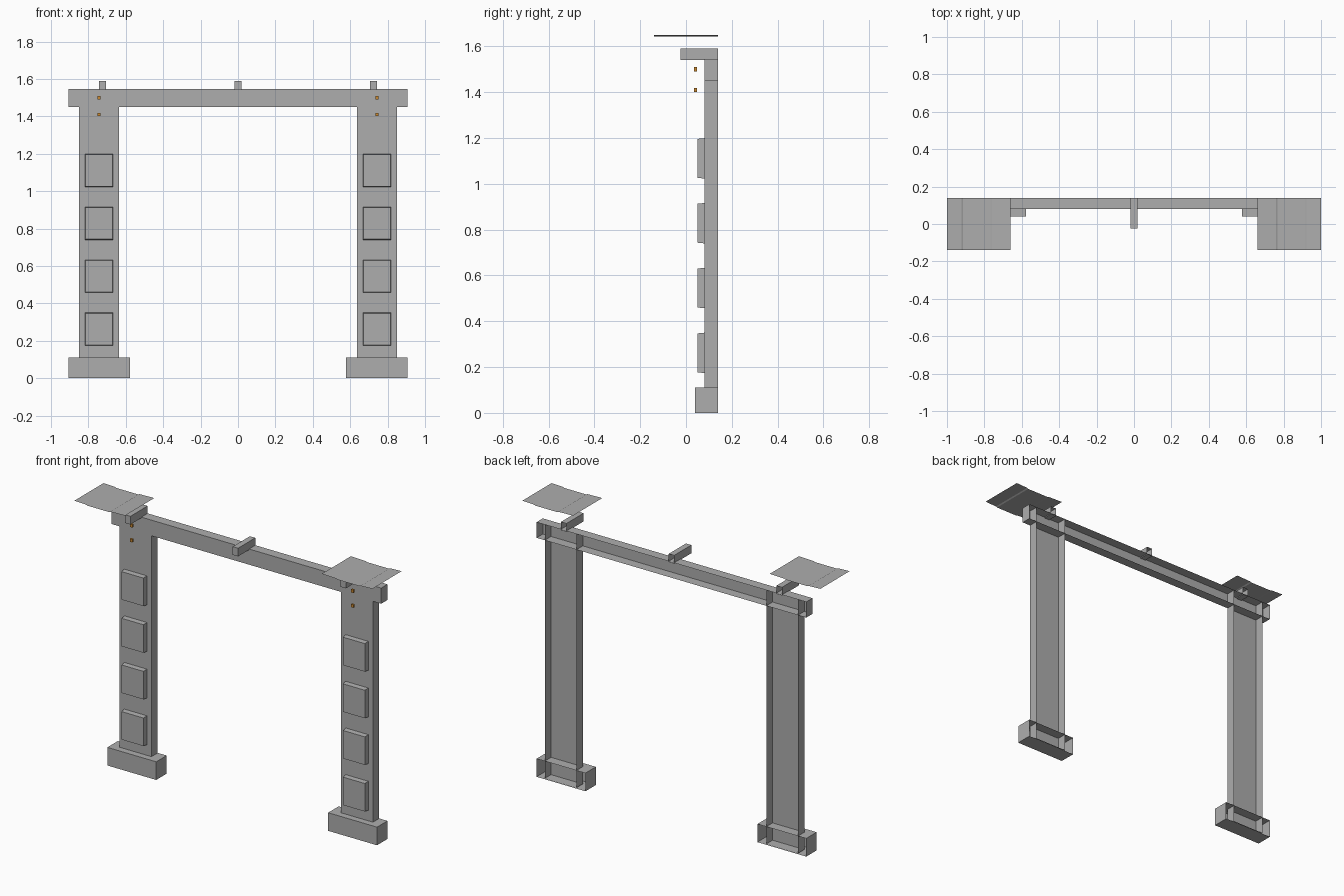
import bpy, bmesh

if "Cube" in bpy.data.objects:
    bpy.data.objects.remove(bpy.data.objects["Cube"])

BACK = 0.14  # common open back plane


def material(name, rgb):
    m = bpy.data.materials.new(name)
    m.diffuse_color = (*rgb, 1.0)
    m.use_nodes = True
    m.node_tree.nodes["Principled BSDF"].inputs["Base Color"].default_value = m.diffuse_color
    return m


GREY = material("stone grey", (0.42, 0.42, 0.42))
ORANGE = material("lamp orange", (0.60, 0.25, 0.03))


def finish(name, bm, mat):
    me = bpy.data.meshes.new(name)
    bm.to_mesh(me)
    bm.free()
    me.materials.append(mat)
    ob = bpy.data.objects.new(name, me)
    bpy.context.collection.objects.link(ob)
    return ob


def box(name, x, y, z, mat=GREY, open_back=True, inset=0.0):
    """Box from (min, max) ranges; optionally open at the back, with a narrower front."""
    bm = bmesh.new()
    bmesh.ops.create_cube(bm, size=1.0)
    for v in bm.verts:
        front = v.co.y < 0
        for i, r in enumerate((x, y, z)):
            s = 1 if v.co[i] > 0 else -1
            v.co[i] = (r[0] + r[1]) / 2 + s * (r[1] - r[0]) / 2
            if front and i != 1:
                v.co[i] -= s * inset
    if open_back:
        bm.normal_update()
        rear = [f for f in bm.faces if f.normal.y > 0.9]
        bmesh.ops.delete(bm, geom=rear, context='FACES_ONLY')
    return finish(name, bm, mat)


def span(side, a, b):
    return tuple(sorted((side * a, side * b)))


def roof_sheet(name, side):
    """Thin sheet with shallow folds, its middle strip a little lower."""
    profile = [(0.66, 1.650), (0.760, 1.647), (0.768, 1.643),
               (0.914, 1.643), (0.922, 1.647), (1.0, 1.650)]
    bm = bmesh.new()
    rows = [[bm.verts.new((side * px, y, pz)) for px, pz in profile]
            for y in (-0.14, BACK)]
    for i in range(len(profile) - 1):
        bm.faces.new((rows[0][i], rows[0][i + 1], rows[1][i + 1], rows[1][i]))
    bm.normal_update()
    if bm.faces[:][0].normal.z < 0:
        bmesh.ops.reverse_faces(bm, faces=bm.faces[:])
    return finish(name, bm, GREY)


# Lintel and the central bracket
box("lintel", (-0.905, 0.905), (0.08, BACK), (1.45, 1.545))
box("centre_bracket", (-0.018, 0.018), (-0.025, BACK), (1.54, 1.59))

for side, tag in ((-1, "left"), (1, "right")):
    # Footing, post and side bracket
    box(f"{tag}_footing", span(side, 0.577, 0.905), (0.04, BACK), (0.0, 0.11))
    box(f"{tag}_post", span(side, 0.637, 0.85), (0.08, BACK), (0.005, 1.545))
    box(f"{tag}_bracket", span(side, 0.705, 0.742), (-0.025, BACK), (1.54, 1.59))

    # Raised panels up the post
    for i in range(4):
        z = 0.174 + i * 0.283
        box(f"{tag}_panel_{i + 1}", span(side, 0.667, 0.819),
            (0.05, 0.08), (z, z + 0.176), inset=0.003)

    # Small lamps near the top
    for i, z in enumerate((1.41, 1.50)):
        box(f"{tag}_lamp_{i + 1}", span(side, 0.734, 0.75),
            (0.035, 0.047), (z - 0.009, z + 0.009), ORANGE, open_back=False)

    # Folded sheet above the post
    roof_sheet(f"{tag}_roof_sheet", side)
